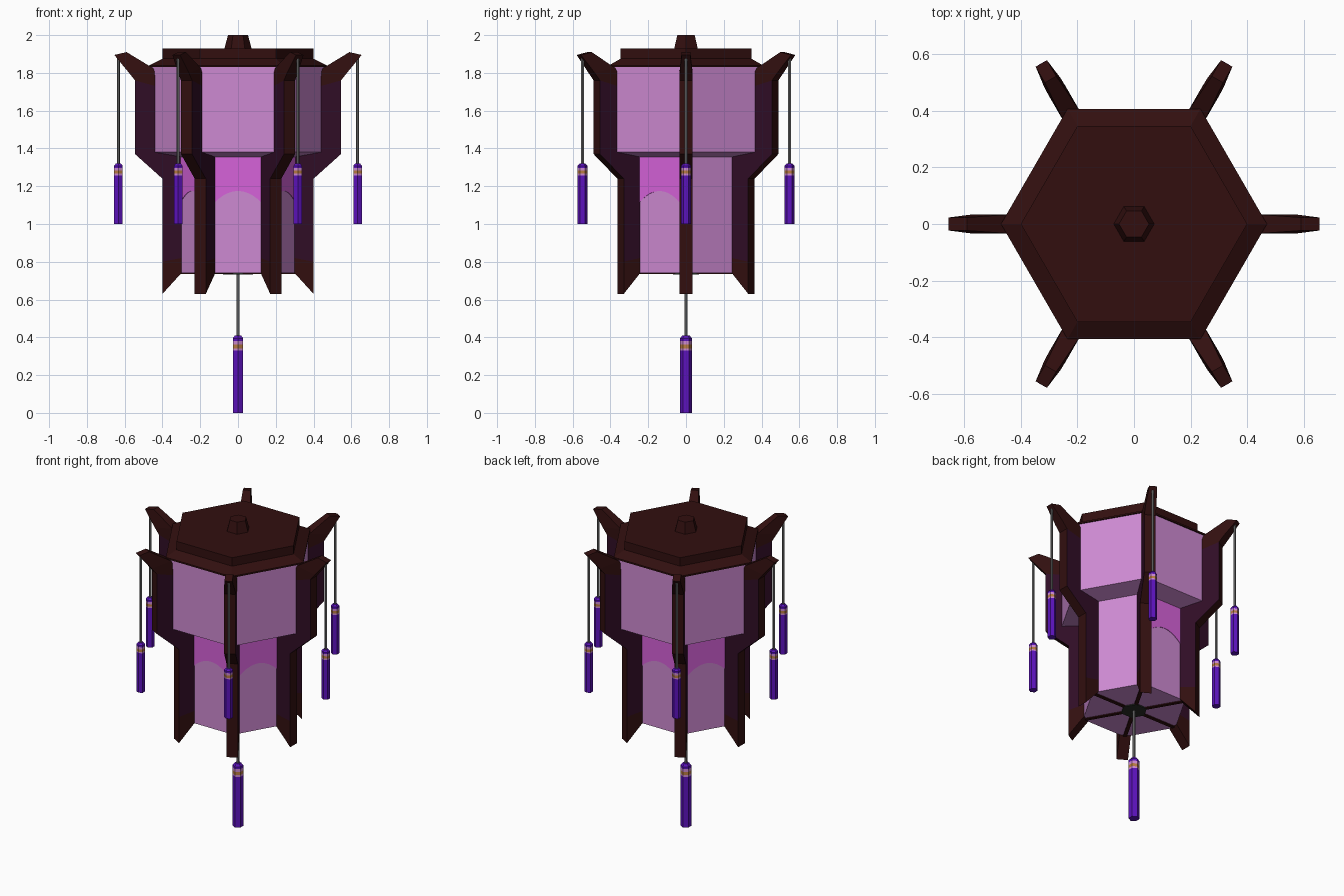
import bpy, bmesh, math
from mathutils import Matrix, Vector

if "Cube" in bpy.data.objects:
    bpy.data.objects.remove(bpy.data.objects["Cube"])


def srgb(r, g, b):
    f = lambda c: c / 12.92 if c <= 0.04045 else ((c + 0.055) / 1.055) ** 2.4
    return (f(r / 255), f(g / 255), f(b / 255), 1)


def material(name, *rgb):
    m = bpy.data.materials.new(name)
    m.diffuse_color = srgb(*rgb)
    m.use_nodes = True
    m.node_tree.nodes["Principled BSDF"].inputs["Base Color"].default_value = m.diffuse_color
    return m


WOOD = material("dark_brown_wood", 50, 15, 15)
PLUM = material("dark_plum_wood", 48, 13, 38)
PINK = material("pale_pink_paper", 206, 138, 210)
MAGENTA = material("magenta_paper", 214, 98, 218)
PURPLE = material("purple_tassel", 92, 18, 188)
GOLD = material("gold_band", 186, 124, 66)
GREY = material("grey_cord", 112, 112, 112)
DARK = material("dark_green_metal", 42, 46, 40)


def finish(name, bm, mats):
    bmesh.ops.recalc_face_normals(bm, faces=bm.faces)
    me = bpy.data.meshes.new(name)
    bm.to_mesh(me)
    bm.free()
    ob = bpy.data.objects.new(name, me)
    for m in mats:
        me.materials.append(m)
    bpy.context.collection.objects.link(ob)
    return ob


def lathe(name, profile, mats, sides=6, turn=0.0, centre=(0, 0, 0), bands=None):
    """Faceted loft through (radius, z) rings; bands gives a material per ring gap."""
    bm = bmesh.new()
    rings = []
    for r, z in profile:
        rings.append([bm.verts.new((centre[0] + r * math.cos(turn + i * math.tau / sides),
                                    centre[1] + r * math.sin(turn + i * math.tau / sides),
                                    centre[2] + z)) for i in range(sides)])
    for k in range(len(rings) - 1):
        for i in range(sides):
            j = (i + 1) % sides
            f = bm.faces.new((rings[k][i], rings[k][j], rings[k + 1][j], rings[k + 1][i]))
            f.material_index = bands[k] if bands else 0
    bm.faces.new(rings[0])
    bm.faces.new(rings[-1])
    return finish(name, bm, mats)


def tassel(name, x, y, z, s):
    """Hexagonal tassel with pink and gold bands."""
    w = 0.032 * (0.4 + 0.6 * s) * 0.94 if s < 1 else 0.032
    prof = [(w, 0), (w, .33 * s), (w, .342 * s), (w, .362 * s), (w, .38 * s),
            (w, .395 * s), (w * .6, .41 * s)]
    lathe(name, prof, [PURPLE, PINK, GOLD], turn=math.pi / 2,
          centre=(x, y, z), bands=[0, 1, 2, 1, 0, 0])


# Paper body: narrow lower box and wide upper box
lathe("paper_body", [(.32, .74), (.32, 1.355), (.46, 1.38), (.46, 1.835)], [PINK])

# Roof: sloped rim, flat lid and knob
lathe("roof_rim", [(.47, 1.83), (.47, 1.84), (.40, 1.875)], [WOOD])
lathe("roof_lid", [(.40, 1.87), (.40, 1.93)], [WOOD])
lathe("roof_knob", [(.073, 1.925), (.053, 2.0)], [WOOD])

# Corner fins: (inner r, inner z, outer r, outer z, half thickness)
LEVELS = [(.30, .74, .40, .63, .034), (.30, .82, .40, .80, .034),
          (.30, 1.22, .40, 1.24, .034), (.30, 1.40, .545, 1.37, .034),
          (.40, 1.72, .545, 1.76, .034), (.45, 1.825, .577, 1.80, .033),
          (.59, 1.91, .655, 1.895, .023)]


def fin(index):
    bm = bmesh.new()
    rows = []
    for ri, zi, ro, zo, t in LEVELS:
        rows.append([bm.verts.new(p) for p in
                     ((ri, -t, zi), (ro, -t, zo), (ro, t, zo), (ri, t, zi))])
    for a, b in zip(rows, rows[1:]):
        for i in range(4):
            j = (i + 1) % 4
            f = bm.faces.new((a[i], a[j], b[j], b[i]))
            if i in (0, 2) and 0.8 < f.calc_center_median().z < 1.76:
                f.material_index = 1
    bm.faces.new(rows[0])
    bm.faces.new(rows[-1])
    bm.transform(Matrix.Rotation(index * math.pi / 3, 4, 'Z'))
    finish(f"corner_fin_{index + 1}", bm, [WOOD, PLUM])


def arch_plate(index):
    """Thin magenta plate with an arched lower edge on a lower panel."""
    d = .32 * math.cos(math.pi / 6)
    n = 12
    outline = [(.155, 1.354), (-.155, 1.354)]
    for i in range(n + 1):
        u = -1 + 2 * i / n
        outline.append((.155 * u, 1.175 - .095 * u * u))
    bm = bmesh.new()
    front = [bm.verts.new((d + .003, y, z)) for y, z in outline]
    back = [bm.verts.new((d - .002, y, z)) for y, z in outline]
    bm.faces.new(front)
    bm.faces.new(back)
    for i in range(len(front)):
        j = (i + 1) % len(front)
        bm.faces.new((front[i], front[j], back[j], back[i]))
    bm.transform(Matrix.Rotation(math.pi / 6 + index * math.pi / 3, 4, 'Z'))
    finish(f"magenta_arch_{index + 1}", bm, [MAGENTA])


def spoke(index):
    """Thin bar on the underside running to a corner."""
    bm = bmesh.new()
    bmesh.ops.create_cube(bm, size=1)
    bm.transform(Matrix.Rotation(index * math.pi / 3, 4, 'Z')
                 @ Matrix.Translation((.16, 0, .738))
                 @ Matrix.Diagonal((.31, .022, .008, 1)))
    finish(f"base_spoke_{index + 1}", bm, [WOOD])


for k in range(6):
    a = k * math.pi / 3
    x, y = .633 * math.cos(a), .633 * math.sin(a)
    fin(k)
    spoke(k)
    if k != 0:  # one panel stays plain
        arch_plate(k)
    # Hanging cords and tassels at the fin tips
    lathe(f"cord_{k + 1}", [(.008, 1.31), (.008, 1.89)], [GREY], centre=(x, y, 0))
    tassel(f"tassel_{k + 1}", x, y, 1.0, .78)

# Underside hub, centre cord and large tassel
lathe("base_hub", [(.08, .733), (.08, .741)], [DARK])
lathe("centre_cord", [(.009, .40), (.009, .74)], [GREY])
tassel("centre_tassel", 0, 0, 0, 1)
